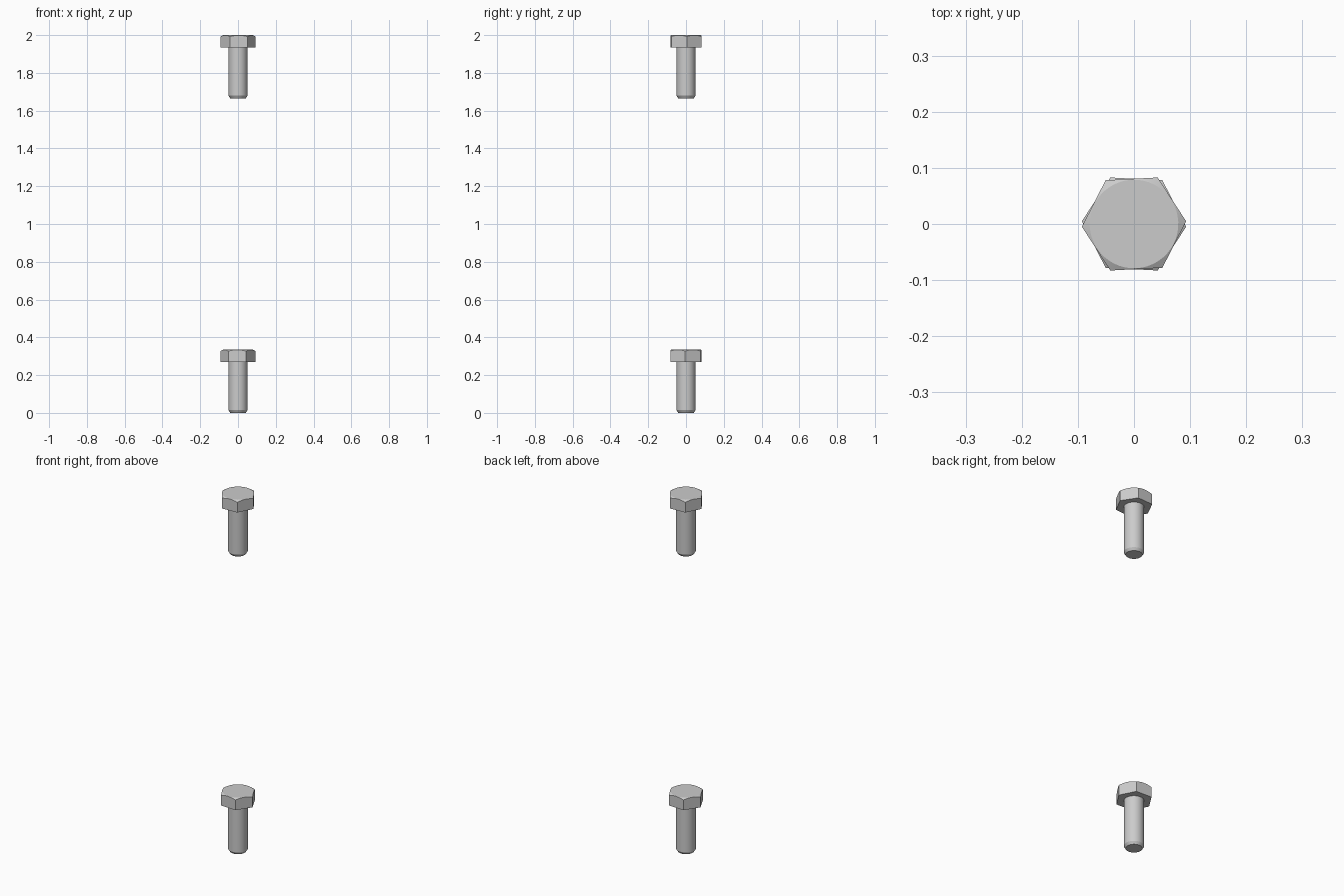
import bpy, bmesh
from math import radians, cos, sin, pi, tan

if "Cube" in bpy.data.objects:
    bpy.data.objects.remove(bpy.data.objects["Cube"])

LENGTH, HEAD_H = 0.335, 0.065
CORNER_R = 0.093            # hexagon corner radius
FLAT_R = CORNER_R * cos(pi / 6)
TOP_R = 0.079               # circle left by the head chamfer
SHANK_R, TIP_R, TIP_H = 0.05, 0.041, 0.014
SEG = 48


def ring(bm, points):
    return [bm.verts.new(p) for p in points]


def skin(bm, rings):
    # Bridge successive rings and cap both ends
    for a, b in zip(rings, rings[1:]):
        for i in range(len(a)):
            j = (i + 1) % len(a)
            bm.faces.new((a[i], a[j], b[j], b[i]))
    bm.faces.new(rings[0][::-1])
    bm.faces.new(rings[-1])


def finish(name, bm, z, turn):
    me = bpy.data.meshes.new(name)
    bm.normal_update()
    bm.to_mesh(me)
    bm.free()
    ob = bpy.data.objects.new(name, me)
    bpy.context.collection.objects.link(ob)
    ob.location.z = z
    ob.rotation_euler.z = radians(turn)
    bpy.ops.object.select_all(action='DESELECT')
    ob.select_set(True)
    bpy.context.view_layer.objects.active = ob
    bpy.ops.object.shade_smooth_by_angle(angle=radians(22))


def bolt(prefix, z, turn):
    # Hexagonal head with a conical chamfer on top
    angles = [2 * pi * i / SEG for i in range(SEG)]
    hex_r = [FLAT_R / cos(a % (pi / 3) - pi / 6) for a in angles]
    bm = bmesh.new()
    low = ring(bm, [(r * cos(a), r * sin(a), LENGTH - HEAD_H)
                    for a, r in zip(angles, hex_r)])
    mid = ring(bm, [(r * cos(a), r * sin(a), LENGTH - (r - TOP_R) * tan(radians(30)))
                    for a, r in zip(angles, hex_r)])
    top = ring(bm, [(TOP_R * cos(a), TOP_R * sin(a), LENGTH) for a in angles])
    skin(bm, [low, mid, top])
    finish(prefix + "_head", bm, z, turn)

    # Round shank with a chamfered tip
    bm = bmesh.new()
    profile = [(TIP_R, 0), (SHANK_R, TIP_H), (SHANK_R, LENGTH - HEAD_H + 0.005)]
    skin(bm, [ring(bm, [(r * cos(a), r * sin(a), h) for a in angles]) for r, h in profile])
    finish(prefix + "_shank", bm, z, turn)


bolt("lower_bolt", 0, -3)
bolt("upper_bolt", 2 - LENGTH, 3)
